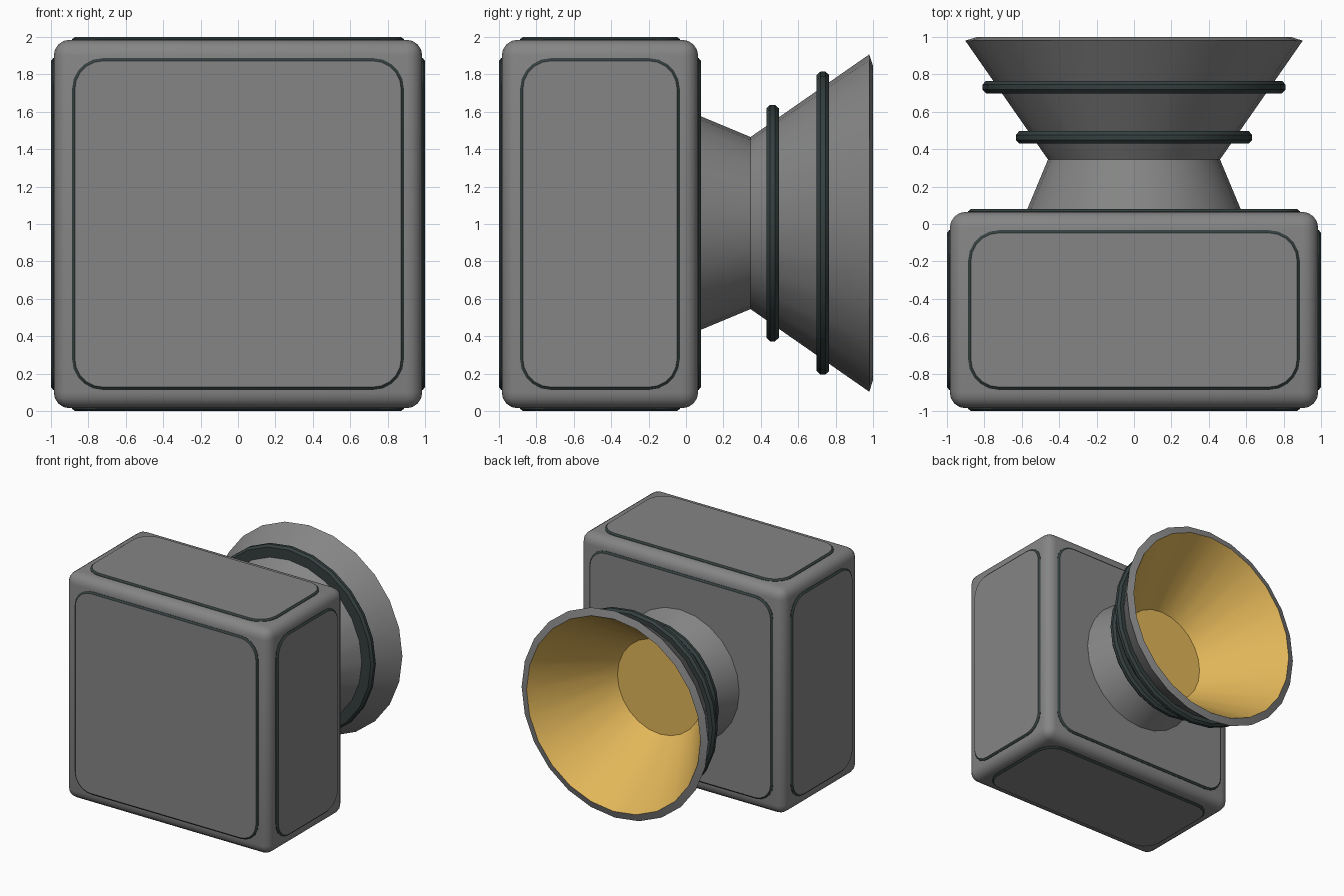
import bpy, bmesh, math
from mathutils import Matrix, Vector

if "Cube" in bpy.data.objects:
    bpy.data.objects.remove(bpy.data.objects["Cube"])


def material(name, rgb):
    m = bpy.data.materials.new(name)
    m.diffuse_color = (*rgb, 1)
    m.use_nodes = True
    m.node_tree.nodes["Principled BSDF"].inputs["Base Color"].default_value = m.diffuse_color
    return m


GRAY = material("warm gray", (0.23, 0.235, 0.23))
DARK = material("dark slate", (0.035, 0.05, 0.05))
GOLD = material("gold", (0.76, 0.47, 0.10))


def finish(name, bm, mats, angle=30):
    bmesh.ops.recalc_face_normals(bm, faces=bm.faces[:])
    me = bpy.data.meshes.new(name)
    bm.to_mesh(me)
    bm.free()
    for m in mats:
        me.materials.append(m)
    ob = bpy.data.objects.new(name, me)
    bpy.context.collection.objects.link(ob)
    bpy.ops.object.select_all(action='DESELECT')
    bpy.context.view_layer.objects.active = ob
    ob.select_set(True)
    bpy.ops.object.shade_smooth_by_angle(angle=math.radians(angle))
    return ob


CENTRE = Vector((0, -0.46, 1.0))
HALF = Vector((0.985, 0.525, 0.985))

# Rounded cabinet
bm = bmesh.new()
bmesh.ops.create_cube(bm, size=2, matrix=Matrix.Translation(CENTRE) @ Matrix.Diagonal((*HALF, 1)))
bmesh.ops.bevel(bm, geom=bm.edges[:], offset=0.085, segments=4, profile=0.5, affect='EDGES')
finish("cabinet", bm, [GRAY], 40)


def rounded_rect(w, h, r, n=5):
    pts = []
    for k, (sx, sy) in enumerate([(1, 1), (-1, 1), (-1, -1), (1, -1)]):
        for i in range(n + 1):
            a = math.pi / 2 * (k + i / n)
            pts.append((sx * (w - r) + r * math.cos(a), sy * (h - r) + r * math.sin(a)))
    return pts


def panel(name, axis, sign):
    """Raised plate with dark chamfered rim and gray face."""
    u, v = [i for i in range(3) if i != axis]
    bm = bmesh.new()
    loops = []
    for inset, level in ((0, -0.03), (0, 0.003), (0.015, 0.015)):
        ring = []
        for a, b in rounded_rect(HALF[u] - 0.098 - inset, HALF[v] - 0.098 - inset, 0.165 - inset):
            p = CENTRE.copy()
            p[axis] += sign * (HALF[axis] + level)
            p[u] += a
            p[v] += b
            ring.append(bm.verts.new(p))
        loops.append(ring)
    n = len(loops[0])
    for lo, hi in zip(loops, loops[1:]):
        for i in range(n):
            bm.faces.new((lo[i], lo[(i + 1) % n], hi[(i + 1) % n], hi[i])).material_index = 1
    bm.faces.new(loops[-1])
    bm.faces.new(loops[0][::-1]).material_index = 1
    finish(name, bm, [GRAY, DARK])


# Panels on all six sides
for name, axis, sign in (("right_panel", 0, 1), ("left_panel", 0, -1), ("back_panel", 1, 1),
                         ("front_panel", 1, -1), ("top_panel", 2, 1), ("bottom_panel", 2, -1)):
    panel(name, axis, sign)


def lathe(name, profile, mats, closed=False, gold_from=None, sides=24):
    """Spin (radius, y) points around the horn axis."""
    bm = bmesh.new()
    rings = [[bm.verts.new((r * math.cos(2 * math.pi * i / sides), y,
                            1.005 + r * math.sin(2 * math.pi * i / sides)))
              for i in range(sides)] for r, y in profile]
    pairs = list(zip(rings, rings[1:])) + ([(rings[-1], rings[0])] if closed else [])
    for k, (a, b) in enumerate(pairs):
        for i in range(sides):
            j = (i + 1) % sides
            f = bm.faces.new((a[i], a[j], b[j], b[i]))
            f.material_index = int(gold_from is not None and k >= gold_from)
    if not closed:
        bm.faces.new(rings[0])
        bm.faces.new(rings[-1]).material_index = len(mats) - 1
    finish(name, bm, mats)


# Horn: neck, flare, gray rim and gold bowl
lathe("horn", [(0.583, 0.05), (0.46, 0.345), (0.902, 0.98), (0.84, 1.0), (0.41, 0.36)],
      [GRAY, GOLD], gold_from=3)

# Dark bands around the flare
for name, y, r in (("inner_band", 0.463, 0.632), ("outer_band", 0.732, 0.81)):
    lathe(name, [(r - 0.11, y - 0.033), (r - 0.018, y - 0.033), (r, y - 0.013), (r, y + 0.013),
                 (r - 0.018, y + 0.033), (r - 0.11, y + 0.033)], [DARK], closed=True)
